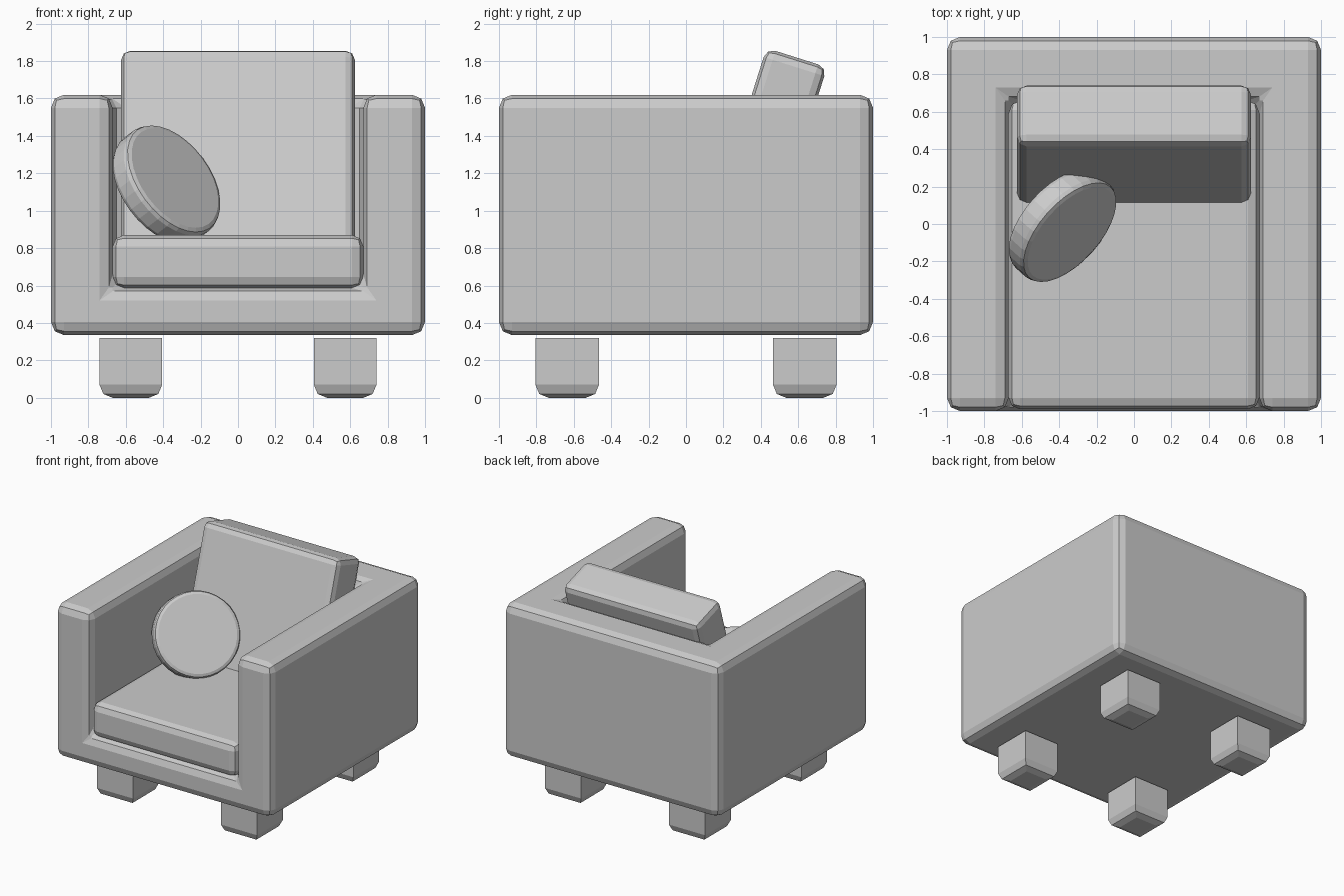
import bpy, bmesh, math
from mathutils import Vector, Matrix

if "Cube" in bpy.data.objects:
    bpy.data.objects.remove(bpy.data.objects["Cube"])


def new_object(name, bm):
    mesh = bpy.data.meshes.new(name)
    bm.to_mesh(mesh)
    bm.free()
    ob = bpy.data.objects.new(name, mesh)
    bpy.context.collection.objects.link(ob)
    return ob


def box(name, lo, hi):
    lo, hi = Vector(lo), Vector(hi)
    bm = bmesh.new()
    bmesh.ops.create_cube(bm, size=1)
    bmesh.ops.scale(bm, vec=hi - lo, verts=bm.verts)
    bmesh.ops.translate(bm, vec=(lo + hi) / 2, verts=bm.verts)
    return new_object(name, bm)


def bevel(ob, width):
    m = ob.modifiers.new("bevel", 'BEVEL')
    m.width = width
    m.segments = 2
    m.limit_method = 'ANGLE'
    m.angle_limit = math.radians(40)


# Body: one block with the sitting space cut out, edges rounded
body = box("body", (-1, -1, 0.335), (1, 1, 1.62))
cutter = box("seat_space_cutter", (-0.67, -1.5, 0.59), (0.67, 0.66, 2.2))
cutter.hide_render = True
cutter.hide_viewport = True
cut = body.modifiers.new("cut", 'BOOLEAN')
cut.operation = 'DIFFERENCE'
cut.solver = 'EXACT'
cut.object = cutter
bevel(body, 0.07)

# Seat cushion
seat = box("seat_cushion", (-0.67, -0.99, 0.585), (0.67, 0.67, 0.87))
bevel(seat, 0.06)

# Leaning back cushion
back = box("back_cushion", (-0.625, -0.17, -0.55), (0.625, 0.17, 0.55))
back.location = (0, 0.427, 1.294)
back.rotation_euler.x = math.radians(-17.5)
bevel(back, 0.05)

# Round pillow, resting in the corner
depth = 0.14
normal = Vector((0.65, -0.583, 0.488)).normalized()
bm = bmesh.new()
bmesh.ops.create_cone(bm, cap_ends=True, segments=32, radius1=0.335,
                      radius2=0.335, depth=depth)
pillow = new_object("round_pillow", bm)
pillow.location = Vector((-0.337, -0.05, 1.175)) - normal * depth / 2
pillow.rotation_euler = normal.to_track_quat('Z', 'Y').to_euler()
bevel(pillow, 0.03)

# Four legs, rounded at the bottom only
for sx, side in ((-1, "left"), (1, "right")):
    for sy, end in ((-1, "front"), (1, "back")):
        bm = bmesh.new()
        bmesh.ops.create_cube(bm, size=1)
        bmesh.ops.scale(bm, vec=(0.335, 0.34, 0.32), verts=bm.verts)
        bmesh.ops.translate(bm, vec=(sx * 0.573, sy * 0.635, 0.16), verts=bm.verts)
        bottom = [e for e in bm.edges if all(v.co.z < 0.01 for v in e.verts)]
        bmesh.ops.bevel(bm, geom=bottom, offset=0.07, segments=2,
                        profile=0.5, affect='EDGES')
        new_object(f"{end}_{side}_leg", bm)
